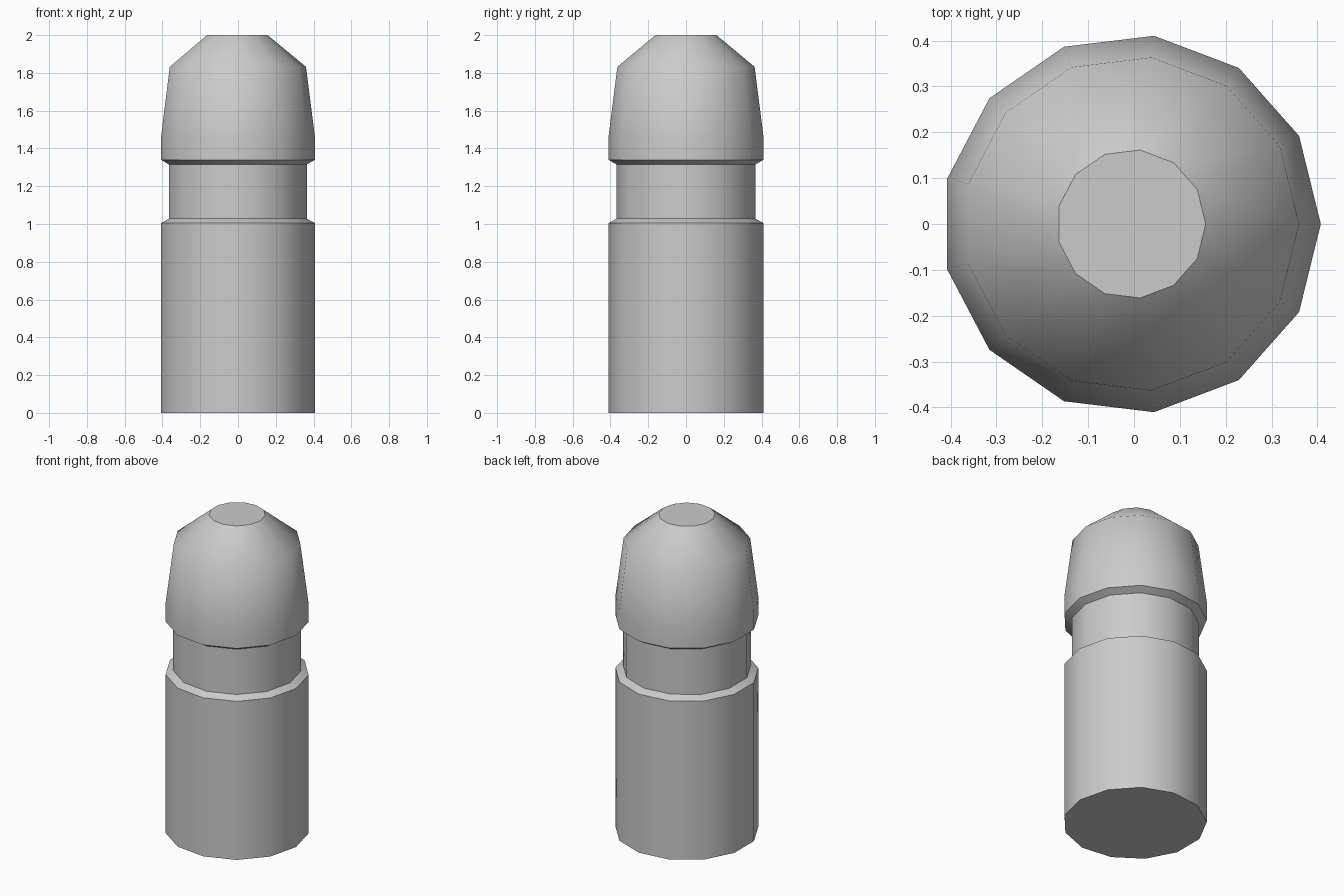
import bpy, bmesh, math

if "Cube" in bpy.data.objects:
    bpy.data.objects.remove(bpy.data.objects["Cube"])

SIDES = 13
CX = -0.006  # odd-sided rings: shift so the bounds are centred on x = 0


def lathe(name, profile):
    """Closed 13-sided turned solid; profile rows are (radius, z, sharp_ring)."""
    bm = bmesh.new()
    rings = []
    for r, z, _ in profile:
        rings.append([bm.verts.new((CX + r * math.cos(2 * math.pi * i / SIDES),
                                    r * math.sin(2 * math.pi * i / SIDES), z))
                      for i in range(SIDES)])
    # smooth side walls
    for a, b in zip(rings, rings[1:]):
        for i in range(SIDES):
            j = (i + 1) % SIDES
            bm.faces.new((a[i], a[j], b[j], b[i])).smooth = True
    # flat end caps
    bm.faces.new(rings[0][::-1])
    bm.faces.new(rings[-1])
    # crisp rings
    for ring, (_, _, sharp) in zip(rings, profile):
        if sharp:
            for i in range(SIDES):
                bm.edges.get((ring[i], ring[(i + 1) % SIDES])).smooth = False
    mesh = bpy.data.meshes.new(name)
    bm.to_mesh(mesh)
    bm.free()
    obj = bpy.data.objects.new(name, mesh)
    bpy.context.collection.objects.link(obj)
    return obj


# Cylinder body, bevelled neck groove and tapered nose in one turned profile
lathe("grooved_round_body", [
    (0.4135, 0.0, True),
    (0.4135, 1.005, True),
    (0.37, 1.028, True),
    (0.37, 1.315, True),
    (0.4135, 1.34, True),
    (0.4135, 1.46, False),
    (0.366, 1.832, False),
    (0.1625, 2.0, True),
])
